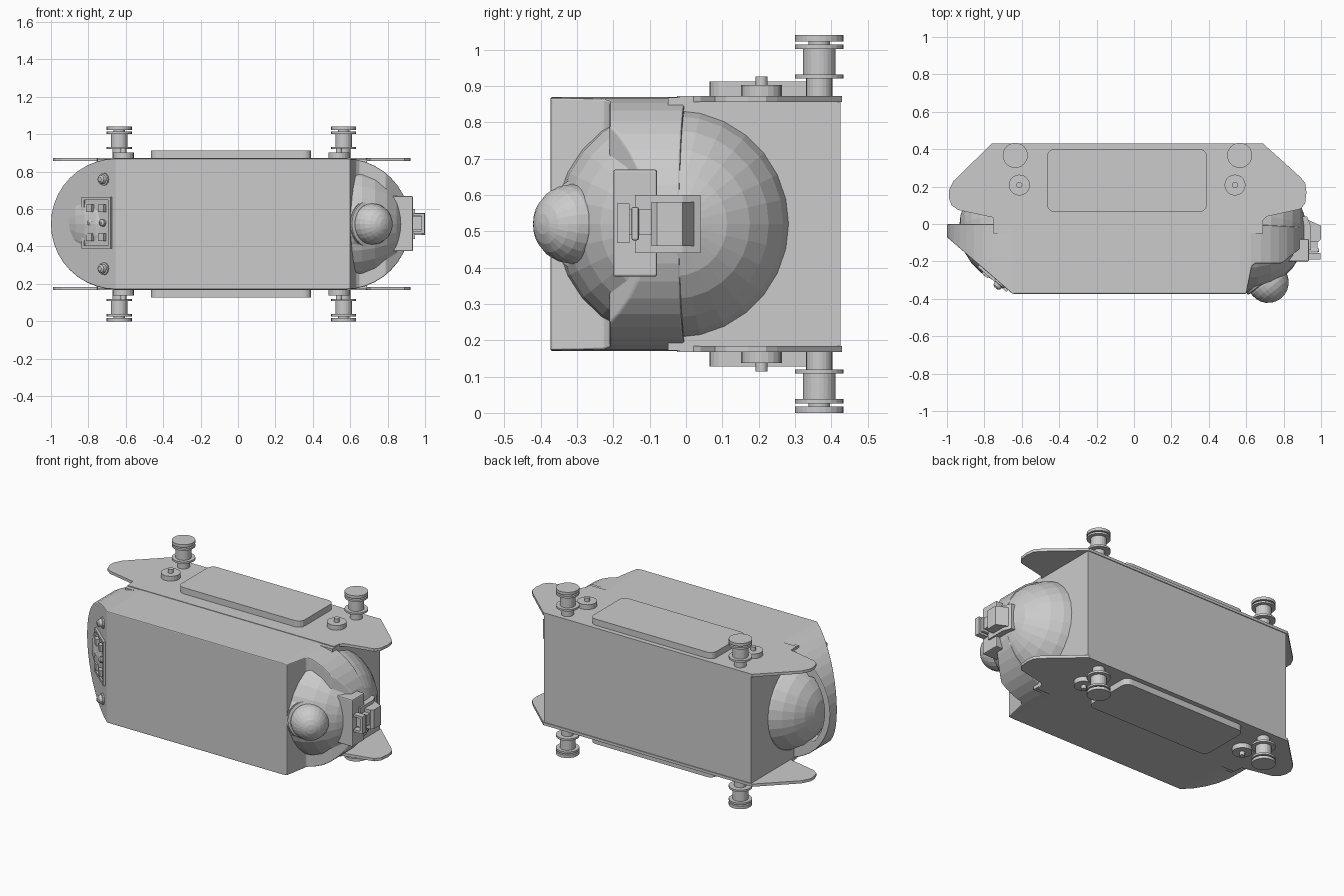
import bpy, math
from mathutils import Vector

if "Cube" in bpy.data.objects:
    bpy.data.objects.remove(bpy.data.objects["Cube"])

ZC = 0.52  # mid height, plane of symmetry


def bevel(ob, w, seg=2):
    m = ob.modifiers.new("bevel", "BEVEL")
    m.width, m.segments, m.limit_method = w, seg, "ANGLE"
    m.angle_limit = math.radians(35)


def make(name, verts, faces):
    me = bpy.data.meshes.new(name)
    me.from_pydata(verts, [], faces)
    ob = bpy.data.objects.new(name, me)
    bpy.context.collection.objects.link(ob)
    bpy.context.view_layer.objects.active = ob
    bpy.ops.object.select_all(action="DESELECT")
    ob.select_set(True)
    bpy.ops.object.mode_set(mode="EDIT")
    bpy.ops.mesh.select_all(action="SELECT")
    bpy.ops.mesh.normals_make_consistent(inside=False)
    bpy.ops.object.mode_set(mode="OBJECT")
    return ob


def prism(name, pts, lo, hi, axis="z"):
    """Extrude a 2D outline: (x, y) along z or (x, z) along y."""
    n = len(pts)
    put = (lambda p, t: (p[0], p[1], t)) if axis == "z" else (lambda p, t: (p[0], t, p[1]))
    verts = [put(p, lo) for p in pts] + [put(p, hi) for p in pts]
    faces = [tuple(range(n)), tuple(range(n, 2 * n))]
    faces += [(i, (i + 1) % n, n + (i + 1) % n, n + i) for i in range(n)]
    return make(name, verts, faces)


def box(name, x, y, z, bev=0):
    ob = prism(name, [(x[0], y[0]), (x[1], y[0]), (x[1], y[1]), (x[0], y[1])], *z)
    if bev:
        bevel(ob, bev)
    return ob


def lathe(name, profile, loc, axis, n=20):
    """Spin (radius, height) points around an axis through loc."""
    q = Vector(axis).to_track_quat("Z", "Y")
    verts = [Vector(loc) + q @ Vector((r * math.cos(2 * math.pi * i / n), r * math.sin(2 * math.pi * i / n), h))
             for r, h in profile for i in range(n)]
    m = len(profile)
    faces = [(k * n + i, k * n + (i + 1) % n, k * n + n + (i + 1) % n, k * n + n + i)
             for k in range(m - 1) for i in range(n)]
    faces += [tuple(range(n)), tuple(range((m - 1) * n, m * n))]
    return make(name, verts, faces)


def ball(name, loc, r, axis, seg=24):
    q = Vector(axis).to_track_quat("Z", "Y")
    bpy.ops.mesh.primitive_uv_sphere_add(segments=seg, ring_count=seg // 2, radius=r,
                                         location=loc, rotation=q.to_euler())
    bpy.context.object.name = name


def boolean(ob, other, op):
    m = ob.modifiers.new(op, "BOOLEAN")
    m.operation, m.solver, m.object = op, "EXACT", other
    other.hide_render = True
    other.hide_set(True)


def arc(cx, r, a0, a1, n):
    return [(cx + r * math.cos(math.radians(a0 + (a1 - a0) * i / n)),
             ZC + r * math.sin(math.radians(a0 + (a1 - a0) * i / n))) for i in range(n + 1)]


# Hull: front outline intersected with the plan outline
hull = prism("hull", arc(0.57, 0.35, -90, 90, 20) + arc(-0.65, 0.35, 90, 270, 20), -0.45, 0.05, "y")
plan = prism("hull_plan_cutter", [(-1.02, 0), (-1.02, -0.053), (-0.65, -0.373), (0.6, -0.373),
                                  (0.63, -0.225), (0.65, -0.21), (0.79, -0.21), (0.95, -0.08),
                                  (0.95, -0.02), (0.6, 0)], -0.2, 1.2)
boolean(hull, plan, "INTERSECT")

# Grip slot behind the left rim
slot = prism("grip_slot_cutter", arc(-0.65, 0.31, 140, 220, 10) + [(-0.78, 0.32), (-0.78, 0.72)],
             -0.08, 0.1, "y")
boolean(hull, slot, "DIFFERENCE")
bevel(hull, 0.01)

# Rear housing and end domes
box("rear_housing", (-0.75, 0.69), (-0.05, 0.425), (0.172, 0.868))
ball("right_dome", (0.59, -0.03, ZC), 0.33, (1, 0, 0), 28)
ball("left_dome", (-0.63, -0.02, ZC), 0.305, (-1, 0, 0), 28)

# Side plates, panels, knobs and posts, mirrored about mid height
plate = [(-0.76, 0.43), (0.69, 0.43), (0.89, 0.25), (0.915, 0.22), (0.922, 0.17), (0.915, 0.11),
         (0.89, 0.08), (0.71, 0.04), (0.69, 0.02), (0.685, -0.025), (-0.75, -0.025), (-0.755, 0.035),
         (-0.94, 0.075), (-0.975, 0.1), (-0.99, 0.14), (-0.99, 0.18), (-0.965, 0.23)]


def rounded(x0, x1, y0, y1, r):
    out = []
    for cx, cy, a in ((x1 - r, y1 - r, 0), (x0 + r, y1 - r, 90), (x0 + r, y0 + r, 180), (x1 - r, y0 + r, 270)):
        out += [(cx + r * math.cos(math.radians(a + k * 22.5)), cy + r * math.sin(math.radians(a + k * 22.5)))
                for k in range(5)]
    return out


post = [(0.036, 0.34), (0.036, 0.4), (0.067, 0.4), (0.067, 0.412), (0.045, 0.412), (0.045, 0.482),
        (0.067, 0.482), (0.067, 0.494), (0.03, 0.494), (0.03, 0.502), (0.067, 0.502), (0.067, 0.52)]
knob = [(0.056, 0.34), (0.056, 0.383), (0.016, 0.383), (0.016, 0.406)]
for side, s in (("top", 1), ("bottom", -1)):
    prism(side + "_plate", plate, ZC + s * 0.336, ZC + s * 0.353)
    prism(side + "_panel", rounded(-0.465, 0.39, 0.065, 0.4, 0.04), ZC + s * 0.35, ZC + s * 0.392)
    for x in (-0.635, 0.565):
        lathe(side + "_post", post, (x, 0.367, ZC), (0, 0, s), 24)
    for x in (-0.613, 0.54):
        lathe(side + "_knob", knob, (x, 0.208, ZC), (0, 0, s))

# Ball lens on its angled pod
d = Vector((0.62, -0.78, 0)).normalized()
pod = Vector((0.70, -0.29, ZC))
lathe("lens_pod", [(0.27, -0.13), (0.25, -0.1), (0.14, -0.012), (0.13, 0)], pod, d, 24)
lathe("lens_collar", [(0.126, -0.02), (0.126, 0.012), (0.112, 0.016)], pod, d, 24)
ball("ball_lens", pod + d * 0.028, 0.11, d, 24)

# Keypad on the left chamfer: local u along the slope, w outwards
w = Vector((-0.654, -0.756, 0)).normalized()
u = Vector((0.756, -0.654, 0)).normalized()
pad = Vector((-0.75, -0.286, ZC))


def slope_box(name, cu, cz, su, sz, h):
    c = pad + u * cu + Vector((0, 0, cz))
    ring = [u * a * su + Vector((0, 0, b * sz)) for a, b in ((-1, -1), (1, -1), (1, 1), (-1, 1))]
    verts = [c + p - w * 0.02 for p in ring] + [c + p + w * h for p in ring]
    return make(name, verts, [(0, 1, 2, 3), (4, 5, 6, 7)] + [(i, (i + 1) % 4, 4 + (i + 1) % 4, 4 + i) for i in range(4)])


slope_box("keypad_base", 0, 0.006, 0.102, 0.138, 0.004)
for a in (-1, 1):
    slope_box("keypad_side_rail", a * 0.094, 0.006, 0.008, 0.138, 0.014)
    slope_box("keypad_end_rail", 0, 0.006 + a * 0.13, 0.102, 0.008, 0.014)
    lathe("chamfer_stud", [(0.034, -0.02), (0.034, 0.008), (0.026, 0.01), (0.022, 0.028), (0.012, 0.036)],
          pad + u * 0.045 + Vector((0, 0, a * 0.239)), w, 12)
    for k in (-1, 1):
        slope_box("keypad_button", a * 0.043, 0.006 + k * 0.078, 0.02, 0.02, 0.024)
    lathe("keypad_dial", [(0.02, 0), (0.018, 0.018), (0.006, 0.026)],
          pad + u * a * 0.043 + Vector((0, 0, 0.006)), w, 10)

# Small camera on the right end
box("camera_bracket", (0.8, 0.935), (-0.2, -0.08), (0.375, 0.67), 0.006)
prism("camera_mount", [(0.85, -0.14), (0.945, -0.14), (0.945, -0.01), (0.925, 0.04), (0.85, 0.04)], 0.44, 0.60)
prism("camera_body", [(0.885, -0.095), (0.985, -0.095), (1.0, -0.08), (1.0, -0.01), (0.925, 0.025), (0.885, 0.025)],
      0.46, 0.58)
box("camera_neck", (0.91, 0.982), (-0.16, -0.09), (0.49, 0.56))
box("camera_hood_rear", (0.892, 0.99), (-0.15, -0.13), (0.475, 0.567), 0.005)
# Hood with recessed front
for name, x, z in (("hood_left", (0.885, 0.9), (0.468, 0.577)), ("hood_right", (0.982, 0.997), (0.468, 0.577)),
                   ("hood_top", (0.885, 0.997), (0.562, 0.577)), ("hood_bottom", (0.885, 0.997), (0.468, 0.483))):
    box(name, x, (-0.19, -0.155), z)
